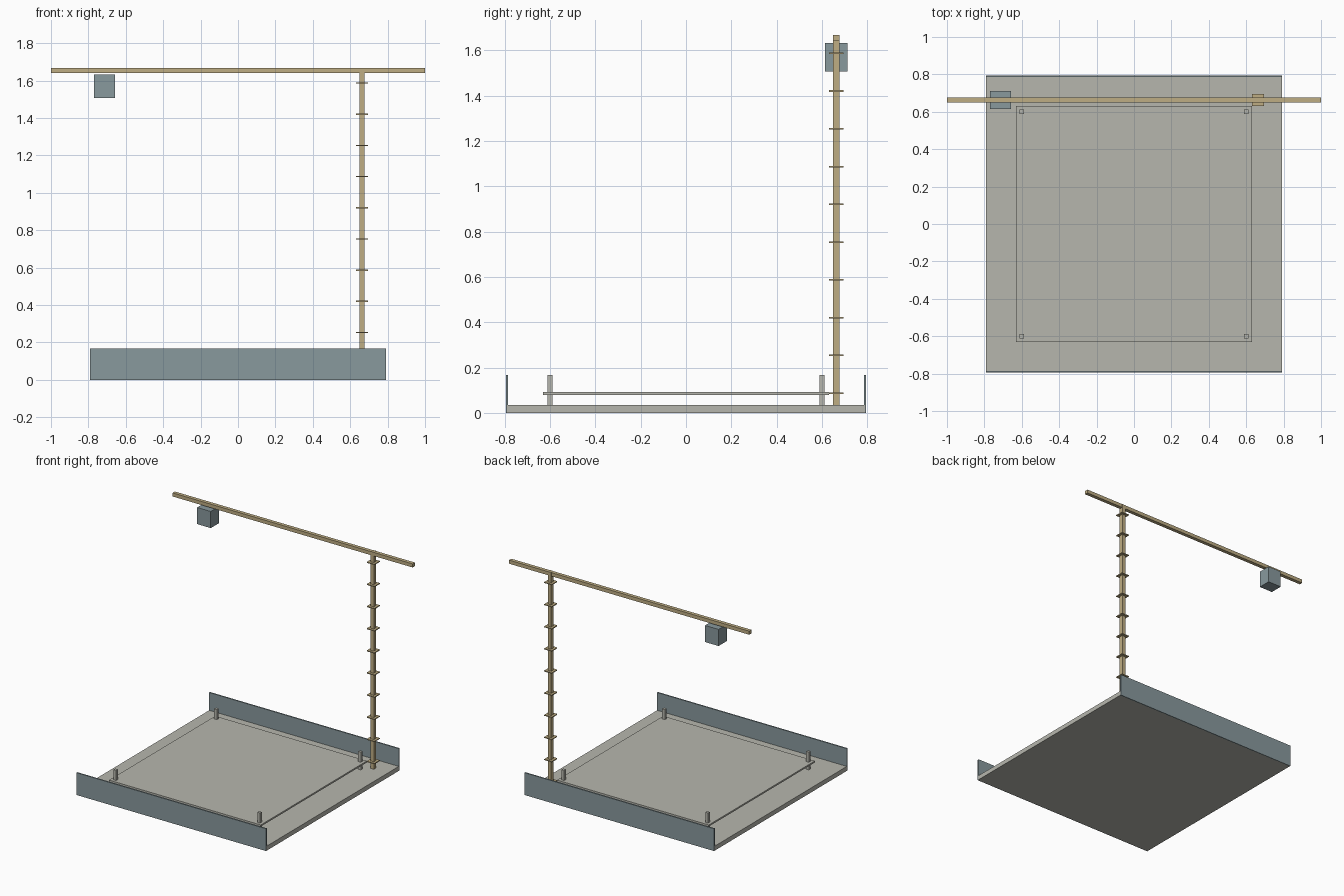
import bpy
from mathutils import Vector

cube = bpy.data.objects.get("Cube")
if cube:
    bpy.data.objects.remove(cube, do_unlink=True)


def material(name, rgb):
    m = bpy.data.materials.new(name)
    m.use_nodes = True
    m.diffuse_color = (*rgb, 1)
    m.node_tree.nodes["Principled BSDF"].inputs["Base Color"].default_value = (*rgb, 1)
    return m


concrete = material("concrete grey", (0.47, 0.47, 0.42))
steel = material("blue grey", (0.25, 0.32, 0.34))
timber = material("dull yellow", (0.52, 0.42, 0.23))


def box(name, low, high, mat):
    """Axis-aligned box between two opposite corners."""
    low, high = Vector(low), Vector(high)
    bpy.ops.mesh.primitive_cube_add(size=1, location=(low + high) / 2)
    ob = bpy.context.object
    ob.name = name
    ob.scale = high - low
    bpy.ops.object.transform_apply(location=False, rotation=False, scale=True)
    ob.data.materials.append(mat)
    return ob


def column(name, x, y, half, z0, z1, mat):
    """Square upright centred on (x, y)."""
    return box(name, (x - half, y - half, z0), (x + half, y + half, z1), mat)


# Ground slab and raised floor plate
half, top = 0.79, 0.034
column("ground_slab", 0, 0, half, 0, top, concrete)
column("floor_plate", 0, 0, 0.632, 0.08, 0.092, concrete)

# Fence panels along front and back
for name, y in (("front", -half), ("back", half)):
    box(name + "_fence", (-half, y - 0.005, 0), (half, y + 0.005, 0.168), steel)

# Corner posts
for sx in (-1, 1):
    for sy in (-1, 1):
        name = ("front" if sy < 0 else "back") + ("_left" if sx > 0 else "_right")
        column(name + "_post", sx * 0.6, sy * 0.6, 0.011, top, 0.168, concrete)

# Crane mast with evenly spaced collars
mast = 0.663
column("mast", mast, mast, 0.0145, top, 1.668, timber)
for i in range(10):
    z = 0.087 + i / 6
    column(f"mast_collar_{i + 1}", mast, mast, 0.032, z - 0.0035, z + 0.0035, timber)

# Jib and hanging counterweight
box("jib", (-1, mast - 0.0135, 1.64), (1, mast + 0.0135, 1.667), timber)
box("counterweight", (-0.77, mast - 0.049, 1.507), (-0.657, mast + 0.049, 1.632), steel)
